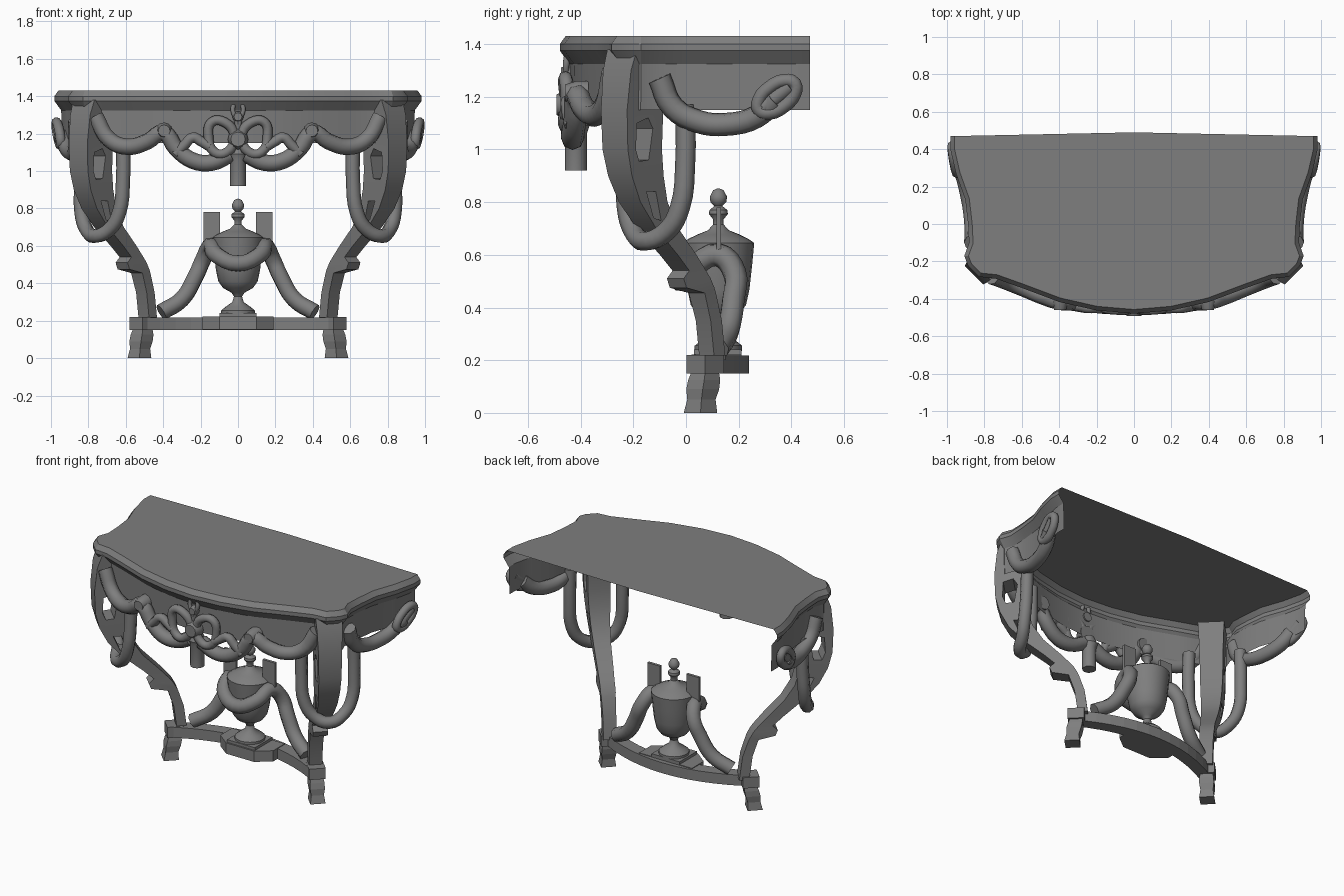
import bpy, bmesh
from math import cos, sin, pi
from mathutils import Vector

if "Cube" in bpy.data.objects:
    bpy.data.objects.remove(bpy.data.objects["Cube"])

D = 0.7071
BASE = Vector((0.527, 0.055))
DARK = bpy.data.materials.new("dark_grey")
DARK.diffuse_color = (.21, .21, .21, 1)
DARK.use_nodes = True
DARK.node_tree.nodes["Principled BSDF"].inputs["Base Color"].default_value = DARK.diffuse_color


def make(name, verts, faces, smooth=None, mirror=False):
    me = bpy.data.meshes.new(name)
    me.from_pydata(verts, [], faces)
    bm = bmesh.new()
    bm.from_mesh(me)
    bmesh.ops.recalc_face_normals(bm, faces=bm.faces)
    bm.to_mesh(me)
    bm.free()
    me.materials.append(DARK)
    o = bpy.data.objects.new(name, me)
    bpy.context.collection.objects.link(o)
    if smooth:
        bpy.ops.object.select_all(action='DESELECT')
        o.select_set(True)
        bpy.context.view_layer.objects.active = o
        bpy.ops.object.shade_smooth_by_angle(angle=smooth)
    if mirror:
        add_mirror(o)
    return o


def add_mirror(o):
    o.modifiers.new("mirror", 'MIRROR').use_mirror_merge = False


def loft(name, rings, **kw):
    """Closed rings of equal length joined into a capped solid."""
    n = len(rings[0])
    verts = [v for r in rings for v in r]
    faces = [(i * n + j, i * n + (j + 1) % n, (i + 1) * n + (j + 1) % n, (i + 1) * n + j)
             for i in range(len(rings) - 1) for j in range(n)]
    faces += [tuple(range(n)), tuple(range(len(verts) - n, len(verts)))]
    return make(name, verts, faces, **kw)


def slab(name, outline, z0, z1, **kw):
    return loft(name, [[(x, y, z) for x, y in outline] for z in (z0, z1)], **kw)


def lathe(name, prof, cx, cy, n=20, **kw):
    return loft(name, [[(cx + r * cos(2 * pi * k / n), cy + r * sin(2 * pi * k / n), z)
                        for k in range(n)] for r, z in prof], smooth=0.7, **kw)


def tube(name, pts, r, both=True, cyclic=False, res=4):
    """Round tube along a smooth path, optionally repeated on the left side."""
    cu = bpy.data.curves.new(name, 'CURVE')
    cu.dimensions = '3D'
    cu.bevel_depth, cu.bevel_resolution, cu.resolution_u = r, 2, res
    cu.use_fill_caps = True
    cu.materials.append(DARK)
    for s in ((1, -1) if both else (1,)):
        sp = cu.splines.new('BEZIER')
        sp.bezier_points.add(len(pts) - 1)
        sp.use_cyclic_u = cyclic
        for b, (x, y, z) in zip(sp.bezier_points, pts):
            b.co = (s * x, y, z)
            b.handle_left_type = b.handle_right_type = 'AUTO'
    o = bpy.data.objects.new(name, cu)
    bpy.context.collection.objects.link(o)
    return o


def diag(r, t, z):
    """Leg coordinates: r outward along the diagonal, t across it."""
    return (BASE.x + D * (r + t), BASE.y + D * (t - r), z)


# Table top and apron: one open shell following the serpentine outline
half = [(.985, .47), (.985, .40), (.955, .27), (.905, .13), (.89, 0), (.885, -.1), (.91, -.17),
        (.89, -.225), (.83, -.285), (.74, -.295), (.6, -.345), (.4, -.42), (.2, -.465), (0, -.482)]
line = [Vector(p) for p in half] + [Vector((-x, y)) for x, y in half[-2::-1]]
n = len(line)
normals = []
for i in range(n):
    d = (line[min(i + 1, n - 1)] - line[max(i - 1, 0)]).normalized()
    normals.append(Vector((-d.y, d.x)))
verts, levels = [], [(.025, 1.43), (.003, 1.40), (.003, 1.375), (.04, 1.325), (.045, 1.15)]
for off, z in levels:
    for p, m in zip(line, normals):
        q = p - m * off if m.dot(p) > 0 else p + m * off
        verts.append((q.x, p.y if p.y > .45 else q.y, z))
faces = [(i * n + j, i * n + j + 1, (i + 1) * n + j + 1, (i + 1) * n + j)
         for i in range(len(levels) - 1) for j in range(n - 1)]
verts.append((0, .49, 1.43))
faces.append(tuple(range(n)) + (len(verts) - 1,))
make("table_top_and_apron", verts, faces, smooth=0.5)

# Scrolled legs: (z, outer r, inner r, half width)
leg_rows = [(.2, -.035, -.095, .04), (.35, -.015, -.075, .04), (.455, .02, -.04, .043),
            (.475, .12, -.03, .045), (.51, .135, -.01, .045), (.54, .105, .015, .045),
            (.6, .17, .07, .048), (.7, .29, .17, .052), (.8, .38, .235, .058),
            (.9, .432, .262, .064), (1.0, .458, .275, .068), (1.15, .464, .27, .07),
            (1.3, .448, .255, .075), (1.38, .42, .25, .08)]
leg = loft("leg", [[diag(o, -w, z), diag(o, w, z), diag(i, w, z), diag(i, -w, z)]
                   for z, o, i, w in leg_rows], smooth=0.5)
# Pierced slots through each leg
for k, slot in enumerate([[(.345, .96), (.395, .955), (.415, 1.0), (.41, 1.10), (.35, 1.12), (.325, 1.08)],
                          [(.265, .73), (.305, .74), (.35, .84), (.30, .84)]]):
    cut = loft("slot_cutter_%d" % k, [[diag(r, t, z) for r, z in slot] for t in (-.2, .2)])
    cut.hide_render = True
    cut.hide_viewport = True
    b = leg.modifiers.new("slot", 'BOOLEAN')
    b.operation, b.object, b.solver = 'DIFFERENCE', cut, 'EXACT'
add_mirror(leg)

# Feet and corner blocks
loft("foot", [[diag(c + a * h, b * h, z) for a, b in ((1, -1), (1, 1), (-1, 1), (-1, -1))]
              for z, c, h in [(0, .0, .045), (.05, -.005, .038), (.09, -.012, .044),
                              (.125, -.02, .043), (.155, -.025, .037)]], mirror=True)
slab("corner_block", [diag(-.025 + a * .05, b * .05, 0)[:2]
                      for a, b in ((1, -1), (1, 1), (-1, 1), (-1, -1))], .15, .22, mirror=True)

# Bowed stretcher with urn platform
xs = [.5 - k / 12 for k in range(13)]
arc = [(x, .195 - .135 * (x / .5) ** 2) for x in xs]
slab("stretcher", [(x, y + .045) for x, y in arc] + [(x, y - .04) for x, y in arc[::-1]], .15, .218)
slab("urn_platform", [(.1, .02), (.19, .09), (.19, .21), (-.19, .21), (-.19, .09), (-.1, .02)], .152, .222)

# Urn with finial and flat handles
slab("urn_plinth", [(.1, .03), (.1, .21), (-.1, .21), (-.1, .03)], .22, .24)
lathe("urn", [(.09, .235), (.09, .255), (.065, .275), (.03, .30), (.022, .33), (.035, .35), (.08, .375),
              (.105, .41), (.118, .47), (.128, .56), (.136, .645), (.115, .66), (.08, .677), (.04, .693),
              (.02, .715), (.02, .735), (.036, .755), (.034, .77), (.015, .785), (.03, .80), (.033, .82),
              (.02, .845), (.004, .852)], 0, .123)
slab("urn_handle", [(.095, .115), (.185, .115), (.185, .133), (.095, .133)], .6, .78, mirror=True)

# Urn garland draped across the front and down to the stretcher
drape = [(.41, .12, .245), (.3, .16, .315), (.23, .18, .43), (.185, .185, .53), (.148, .12, .60),
         (.12, .03, .555)]
tube("urn_garland", drape + [(0, -.02, .505)] + [(-x, y, z) for x, y, z in drape[::-1]], .045, both=False)

# Garland loops hanging round the legs
loop = [(.615, -.22, 1.17), (.615, -.225, .95), (.635, -.225, .78), (.685, -.2, .69)]
tube("leg_garland", loop + [(.765, -.155, .652)] + [(.612 - y, .612 - x, z) for x, y, z in loop[::-1]], .038)

# Front apron garlands
tube("front_garland", [(.76, -.28, 1.29), (.69, -.305, 1.17), (.59, -.345, 1.13), (.48, -.39, 1.16),
                       (.4, -.415, 1.205), (.33, -.42, 1.12), (.24, -.43, 1.055), (.14, -.43, 1.045),
                       (.04, -.43, 1.09)], .044)

# Garlands and oval rosettes on the sides
tube("side_garland", [(.865, -.1, 1.27), (.862, -.05, 1.16), (.868, .05, 1.105), (.885, .15, 1.095),
                      (.915, .27, 1.125), (.945, .34, 1.19)], .044)


def oval(a, b):
    """Tilted ellipse on the side apron."""
    return [(.96 + .015 * cos(t) * a / .1, .345 + .8 * a * cos(t) - .6 * b * sin(t),
             1.2 + .6 * a * cos(t) + .8 * b * sin(t)) for t in [k * pi / 4 for k in range(8)]]


tube("side_rosette_ring", oval(.085, .045), .026, cyclic=True, res=3)
tube("side_rosette_center", [(.945, .295, 1.16), (.955, .345, 1.2), (.965, .395, 1.24)], .03)


# Bow, rosettes, ribbon tails and pendant on the front
def disc(name, x, y0, y1, z, r, n=12, **kw):
    loft(name, [[(x + q * cos(2 * pi * k / n), y, z + q * sin(2 * pi * k / n)) for k in range(n)]
                for y, q in ((y0, r), ((y0 + y1) / 2, r), (y1, r * .7))], smooth=0.7, **kw)


disc("bow_center", 0, -.43, -.492, 1.17, .055)
disc("garland_knot", .395, -.37, -.46, 1.215, .045, mirror=True)
tube("bow_loop", [(.02, -.455, 1.19), (.07, -.46, 1.26), (.14, -.455, 1.262), (.158, -.45, 1.19),
                  (.125, -.455, 1.10), (.06, -.46, 1.10)], .026, cyclic=True)
tube("bow_tail", [(.15, -.455, 1.13), (.2, -.45, 1.16), (.24, -.45, 1.18), (.285, -.445, 1.14),
                  (.335, -.435, 1.09)], .027)
tube("bow_crest", [(0, -.45, 1.22), (.012, -.455, 1.28), (.028, -.455, 1.325), (.02, -.45, 1.365)], .013)
disc("crest_bead", 0, -.43, -.475, 1.29, .03)
lathe("pendant", [(.042, .92), (.042, 1.06), (.052, 1.09), (.03, 1.14)], 0, -.418, n=12)
